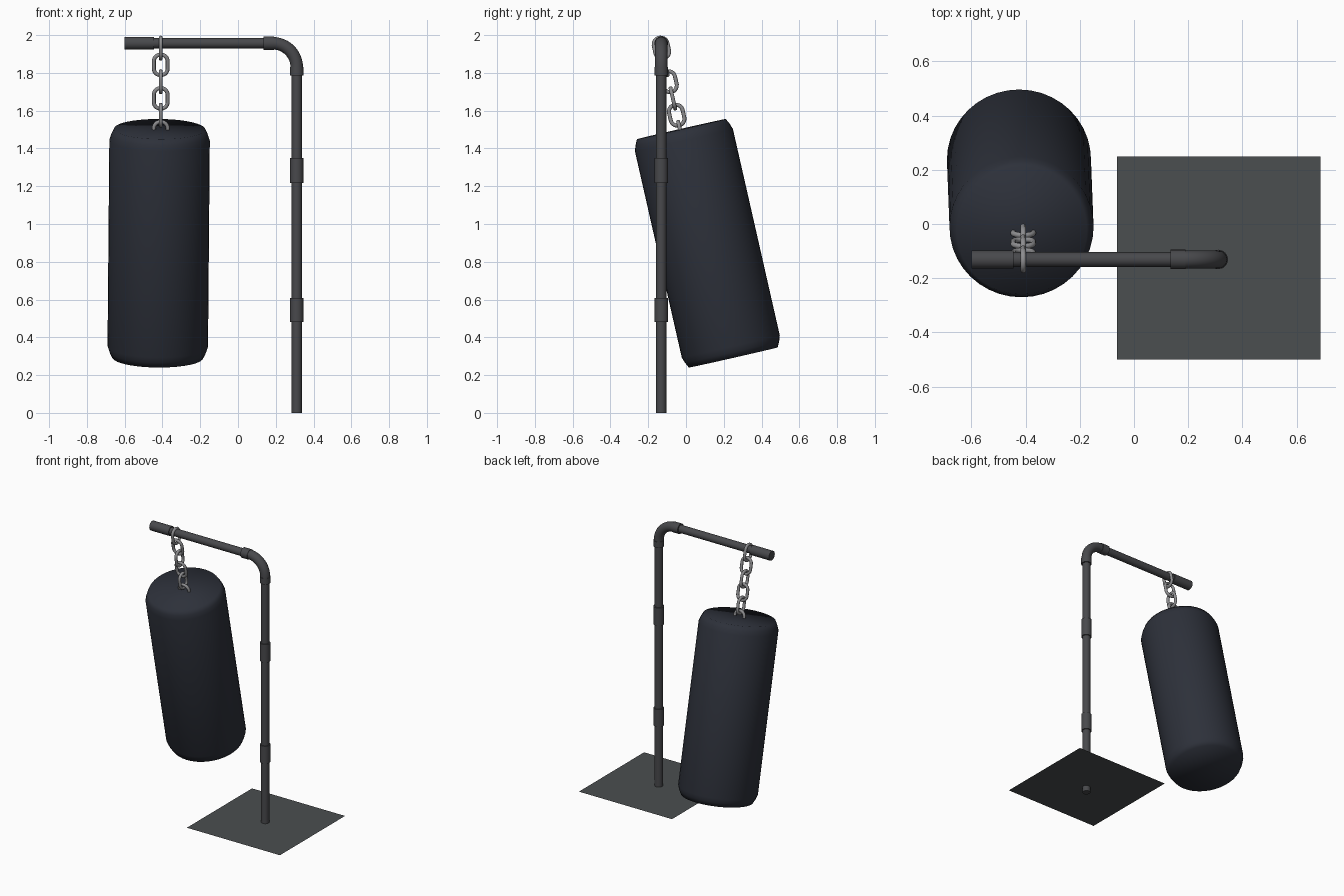
import bpy, bmesh
from math import sin, cos, pi, radians
from mathutils import Vector, Matrix

if "Cube" in bpy.data.objects:
    bpy.data.objects.remove(bpy.data.objects["Cube"])


def material(name, rgb):
    m = bpy.data.materials.new(name)
    m.diffuse_color = (*rgb, 1)
    m.use_nodes = True
    m.node_tree.nodes["Principled BSDF"].inputs["Base Color"].default_value = m.diffuse_color
    return m


STEEL = material("dark_steel", (0.065, 0.066, 0.072))
PLATE = material("plate_grey", (0.07, 0.077, 0.08))
CHAIN = material("chain_steel", (0.27, 0.27, 0.28))
LEATHER = material("bag_cover", (0.026, 0.030, 0.042))


def finish(name, bm, mat, angle=40):
    bmesh.ops.recalc_face_normals(bm, faces=bm.faces)
    me = bpy.data.meshes.new(name)
    bm.to_mesh(me)
    bm.free()
    ob = bpy.data.objects.new(name, me)
    bpy.context.collection.objects.link(ob)
    me.materials.append(mat)
    bpy.ops.object.select_all(action='DESELECT')
    ob.select_set(True)
    bpy.context.view_layer.objects.active = ob
    bpy.ops.object.shade_smooth_by_angle(angle=radians(angle))
    return ob


def sweep(name, path, radius, normal, mat, sides=24, closed=False):
    """Round tube along a planar path; normal is the plane's normal."""
    bm = bmesh.new()
    path = [Vector(p) for p in path]
    n = len(path)
    rings = []
    for i, p in enumerate(path):
        a = path[(i - 1) % n] if closed or i else p
        b = path[(i + 1) % n] if closed or i < n - 1 else p
        side = (b - a).normalized().cross(normal)
        rings.append([bm.verts.new(p + radius * (cos(t) * side + sin(t) * normal))
                      for t in (2 * pi * k / sides for k in range(sides))])
    for i in range(n if closed else n - 1):
        r, s = rings[i], rings[(i + 1) % n]
        for k in range(sides):
            j = (k + 1) % sides
            bm.faces.new((r[k], r[j], s[j], s[k]))
    if not closed:
        bm.faces.new(rings[0])
        bm.faces.new(rings[-1])
    return finish(name, bm, mat)


# Stand: post, arm, elbow and sleeves, all in the plane y = PY
PX, PY, AZ, BEND = 0.311, -0.131, 1.957, 0.127
Y = Vector((0, 1, 0))


def pipe(name, pts, r):
    return sweep(name, [(x, PY, z) for x, z in pts], r, Y, STEEL)


pipe("post", [(PX, 0), (PX, 1.82)], 0.027)
pipe("arm", [(-0.59, AZ), (0.18, AZ)], 0.027)
pipe("elbow", [(0.14, AZ)] +
     [(PX - BEND + BEND * sin(t), AZ - BEND + BEND * cos(t))
      for t in (pi / 2 * k / 12 for k in range(13))] + [(PX, 1.79)], 0.033)
pipe("elbow_cuff_arm", [(0.135, AZ), (0.19, AZ)], 0.036)
pipe("elbow_cuff_post", [(PX, 1.787), (PX, 1.83)], 0.036)
pipe("post_sleeve_upper", [(PX, 1.217), (PX, 1.349)], 0.035)
pipe("post_sleeve_lower", [(PX, 0.481), (PX, 0.608)], 0.035)
pipe("arm_end_sleeve", [(-0.60, AZ), (-0.445, AZ)], 0.034)

# Base plate: a thin sheet the post passes through
bm = bmesh.new()
bmesh.ops.create_grid(bm, x_segments=1, y_segments=1, size=0.375,
                      matrix=Matrix.Translation((0.313, -0.125, 0.04)))
finish("base_plate", bm, PLATE)

# Swinging bag: lathed profile with chamfered, smoothly shaded rims
TILT = Matrix.Rotation(radians(12.8), 4, 'X')
SWAY = Matrix.Rotation(radians(0.5), 4, 'Y')
bag_frame = Matrix.Translation((-0.42, 0.113, 0.898)) @ SWAY @ TILT
profile = [(0.241, 0.62), (0.256, 0.59), (0.266, 0.56), (0.266, 0.0)]
profile += [(r, -z) for r, z in reversed(profile[:-1])]
SEG = 40
bm = bmesh.new()
rings = [[bm.verts.new((r * cos(2 * pi * k / SEG), r * sin(2 * pi * k / SEG), z))
          for k in range(SEG)] for r, z in profile]
for a, b in zip(rings, rings[1:]):
    for k in range(SEG):
        j = (k + 1) % SEG
        bm.faces.new((a[k], a[j], b[j], b[k]))
bm.faces.new(rings[0])
bm.faces.new(rings[-1])
finish("punching_bag", bm, LEATHER, 70).matrix_world = bag_frame

# Chain: six stadium links, alternate ones turned a quarter
WIRE, HALF_W, STRAIGHT, PITCH = 0.0105, 0.037, 0.019, 0.091
loop = []
for k in range(24):
    t = 2 * pi * (k + 0.5) / 24
    lift = STRAIGHT if sin(t) > 0 else -STRAIGHT
    loop.append((HALF_W * cos(t), 0, HALF_W * sin(t) + lift))
for i in range(6):
    link = sweep(f"chain_link_{i + 1}", loop, WIRE, Y, CHAIN, 10, True)
    turn = Matrix.Rotation(pi / 2 if i % 2 == 0 else 0, 4, 'Z')
    z = 1.931 - i * PITCH * cos(radians(12.8))
    y = -0.130 + i * PITCH * sin(radians(12.8))
    link.matrix_world = Matrix.Translation((-0.409, y, z)) @ TILT @ turn
